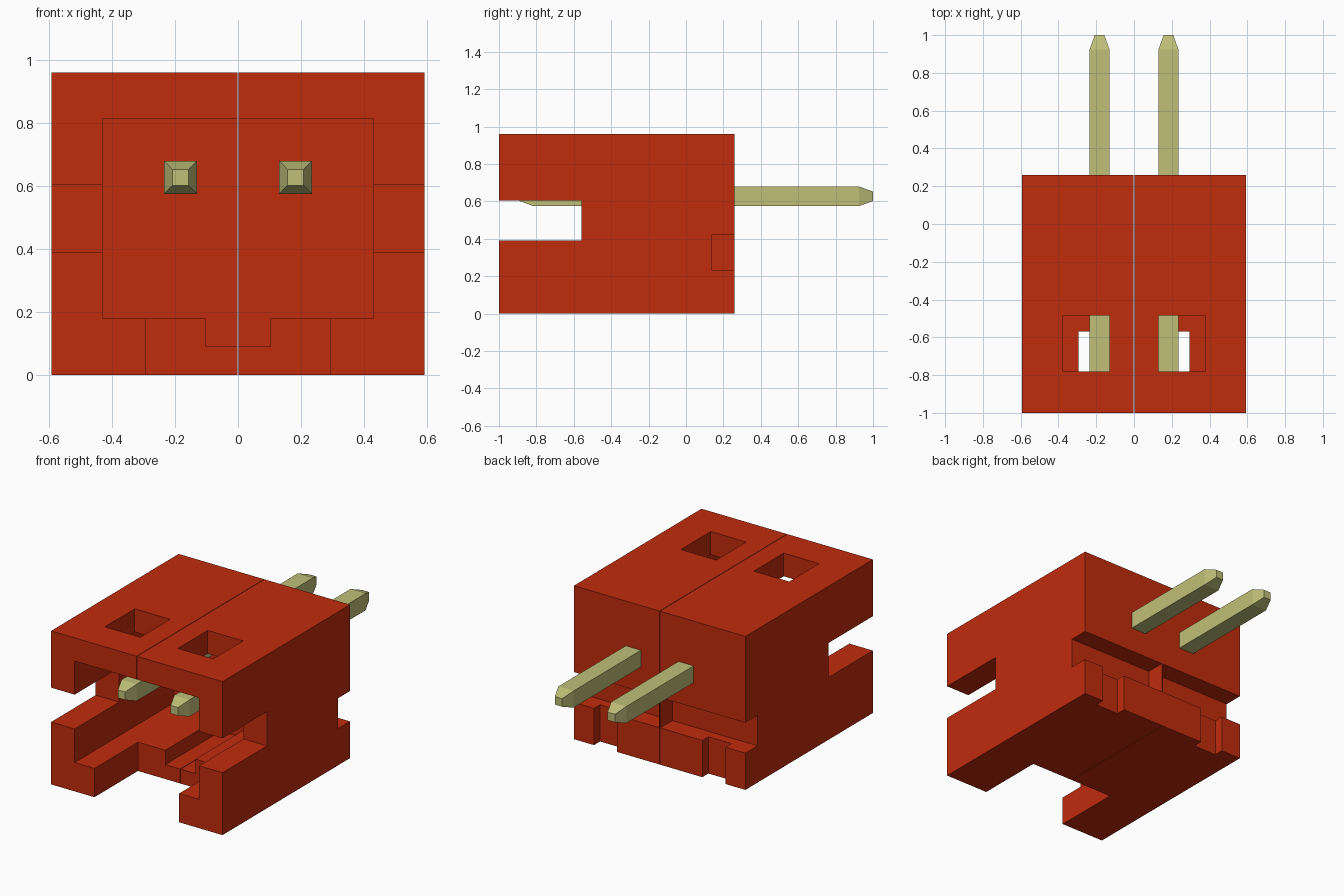
import bpy
import bmesh
from mathutils import Matrix, Vector

default_cube = bpy.data.objects.get("Cube")
if default_cube:
    bpy.data.objects.remove(default_cube, do_unlink=True)


def make_material(name, rgb):
    mat = bpy.data.materials.new(name)
    mat.use_nodes = True
    color = (*rgb, 1.0)
    mat.diffuse_color = color
    mat.node_tree.nodes["Principled BSDF"].inputs["Base Color"].default_value = color
    return mat


def box(name, x, y, z, mat=None, taper=None):
    """Box from (min, max) ranges; taper = (inset, length) adds points on both y ends."""
    lo, hi = (Vector(c) for c in zip(x, y, z))
    bm = bmesh.new()
    placement = Matrix.Translation((lo + hi) / 2) @ Matrix.Diagonal((*(hi - lo), 1))
    bmesh.ops.create_cube(bm, size=1, matrix=placement)
    if taper:
        bm.normal_update()
        ends = [f for f in bm.faces if abs(f.normal.y) > 0.9]
        bmesh.ops.inset_individual(bm, faces=ends, thickness=taper[0], depth=taper[1])
    mesh = bpy.data.meshes.new(name)
    bm.to_mesh(mesh)
    bm.free()
    if mat:
        mesh.materials.append(mat)
    obj = bpy.data.objects.new(name, mesh)
    bpy.context.collection.objects.link(obj)
    return obj


def mirror_x(obj):
    mod = obj.modifiers.new("mirror", 'MIRROR')
    mod.use_mirror_merge = False


red = make_material("red plastic", (0.53, 0.025, 0.004))
brass = make_material("pale brass", (0.52, 0.52, 0.19))

# Reference dimensions
SIDE, FRONT, BACK, TOP = 0.593, -1.0, 0.26, 0.96
OUT = 0.05               # how far cutters reach past the shell
CAVITY_END = -0.02
FLOOR = 0.18

# Housing: one half, mirrored about a hairline seam
housing = box("housing", (0.0015, SIDE), (FRONT, BACK), (0, TOP), red)
cuts = {
    "cavity": ((-OUT, 0.43), (FRONT - OUT, CAVITY_END), (FLOOR, 0.815)),
    "bottom_notch": ((-OUT, 0.293), (FRONT - OUT, -0.57), (-OUT, 0.3)),
    "floor_groove": ((-OUT, 0.104), (-0.7, CAVITY_END), (0.09, 0.3)),
    "side_slot": ((0.3, SIDE + OUT), (FRONT - OUT, -0.56), (0.39, 0.605)),
    "top_window": ((0.13, 0.375), (-0.78, -0.485), (0.7, TOP + OUT)),
    "rear_slot": ((0.004, SIDE + OUT), (0.14, BACK + OUT), (0.23, 0.42)),
    "rear_notch": ((0.295, 0.455), (0.2, BACK + OUT), (-OUT, 0.3)),
}
bpy.context.view_layer.objects.active = housing
for name, ranges in cuts.items():
    cutter = box(name + "_cutter", *ranges)
    cutter.hide_render = True
    mod = housing.modifiers.new(name, 'BOOLEAN')
    mod.operation = 'DIFFERENCE'
    mod.solver = 'EXACT'
    mod.object = cutter
    bpy.ops.object.modifier_apply(modifier=name)
    bpy.data.objects.remove(cutter, do_unlink=True)
mirror_x(housing)

# Contact pins: square bars with pointed ends, running through the rear wall
pins = box("contact_pins", (0.13, 0.235), (-0.815, 0.925), (0.575, 0.68),
           brass, taper=(0.0385, 0.075))
mirror_x(pins)
